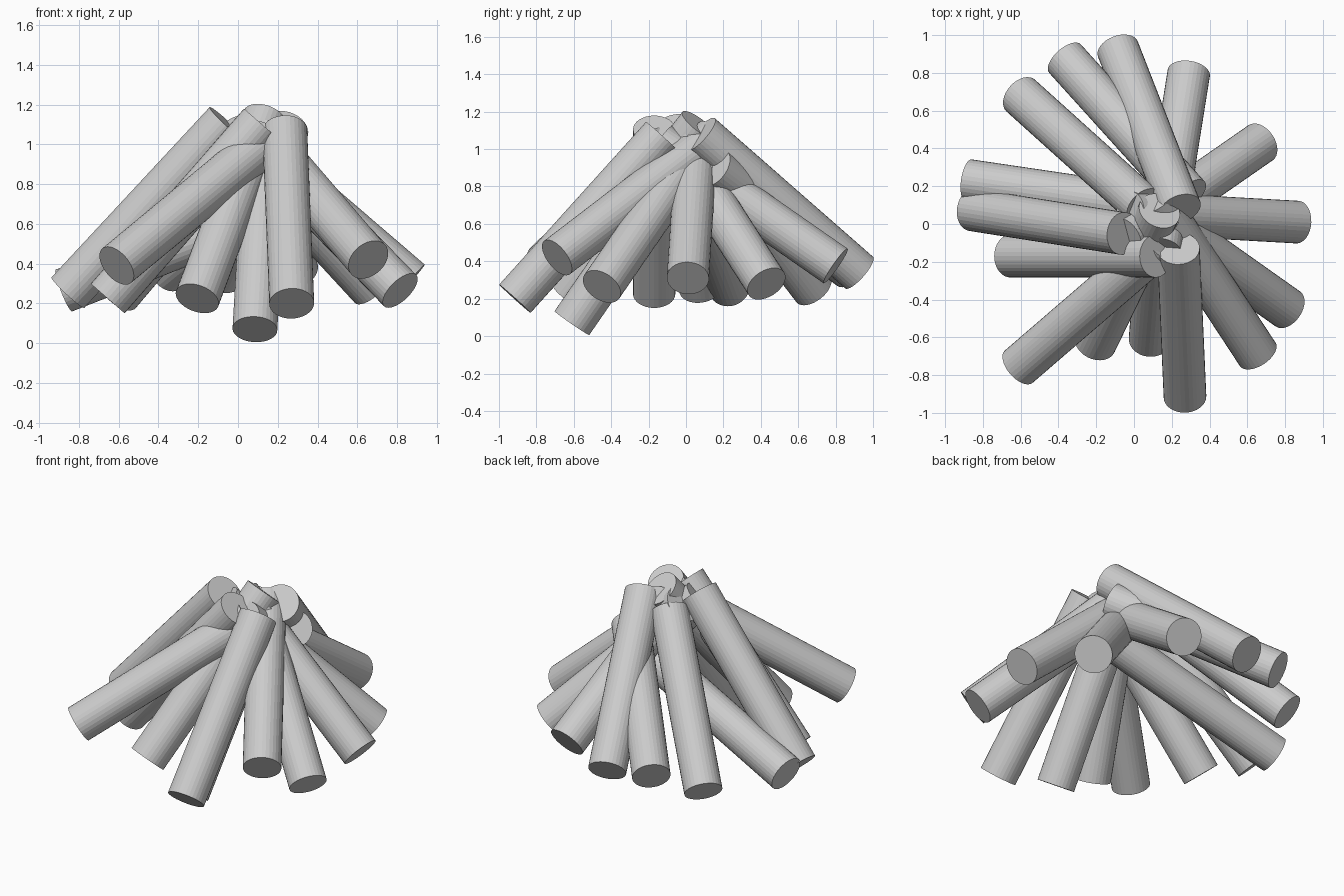
import bpy
from mathutils import Vector

RADIUS = 0.113

# each log: outer low end, inner high end
LOGS = [
    ((0.27, -0.915, 0.20), (0.235, -0.13, 1.07)),
    ((0.085, -0.61, 0.07), (0.14, 0.06, 1.04)),
    ((-0.205, -0.63, 0.225), (0.135, 0.07, 1.13)),
    ((-0.61, -0.755, 0.39), (0.15, -0.10, 1.02)),
    ((0.655, -0.69, 0.42), (0.11, 0.14, 1.055)),
    ((0.815, -0.45, 0.265), (0.08, 0.07, 1.02)),
    ((0.865, 0.01, 0.31), (-0.02, 0.06, 1.07)),
    ((0.67, 0.43, 0.28), (-0.05, -0.07, 1.06)),
    ((0.29, 0.80, 0.375), (0.14, -0.14, 1.03)),
    ((-0.085, 0.925, 0.34), (0.245, 0.08, 1.08)),
    ((-0.365, 0.875, 0.36), (0.29, 0.15, 0.90)),
    ((-0.60, 0.68, 0.25), (0.055, 0.09, 1.02)),
    ((-0.875, 0.23, 0.265), (0.21, 0.07, 0.69)),
    ((-0.855, 0.075, 0.255), (-0.06, -0.05, 1.11)),
    ((-0.655, -0.17, 0.225), (0.115, -0.17, 1.105)),
]


def make_log(name, low, high):
    low, high = Vector(low), Vector(high)
    axis = high - low
    bpy.ops.mesh.primitive_cylinder_add(
        vertices=32, radius=RADIUS, depth=axis.length, location=(low + high) / 2,
        rotation=axis.to_track_quat('Z', 'Y').to_euler())
    bpy.context.object.name = name


# logs leaning together into a cone-shaped pile
for i, (low, high) in enumerate(LOGS):
    make_log(f"log_{i + 1:02d}", low, high)
